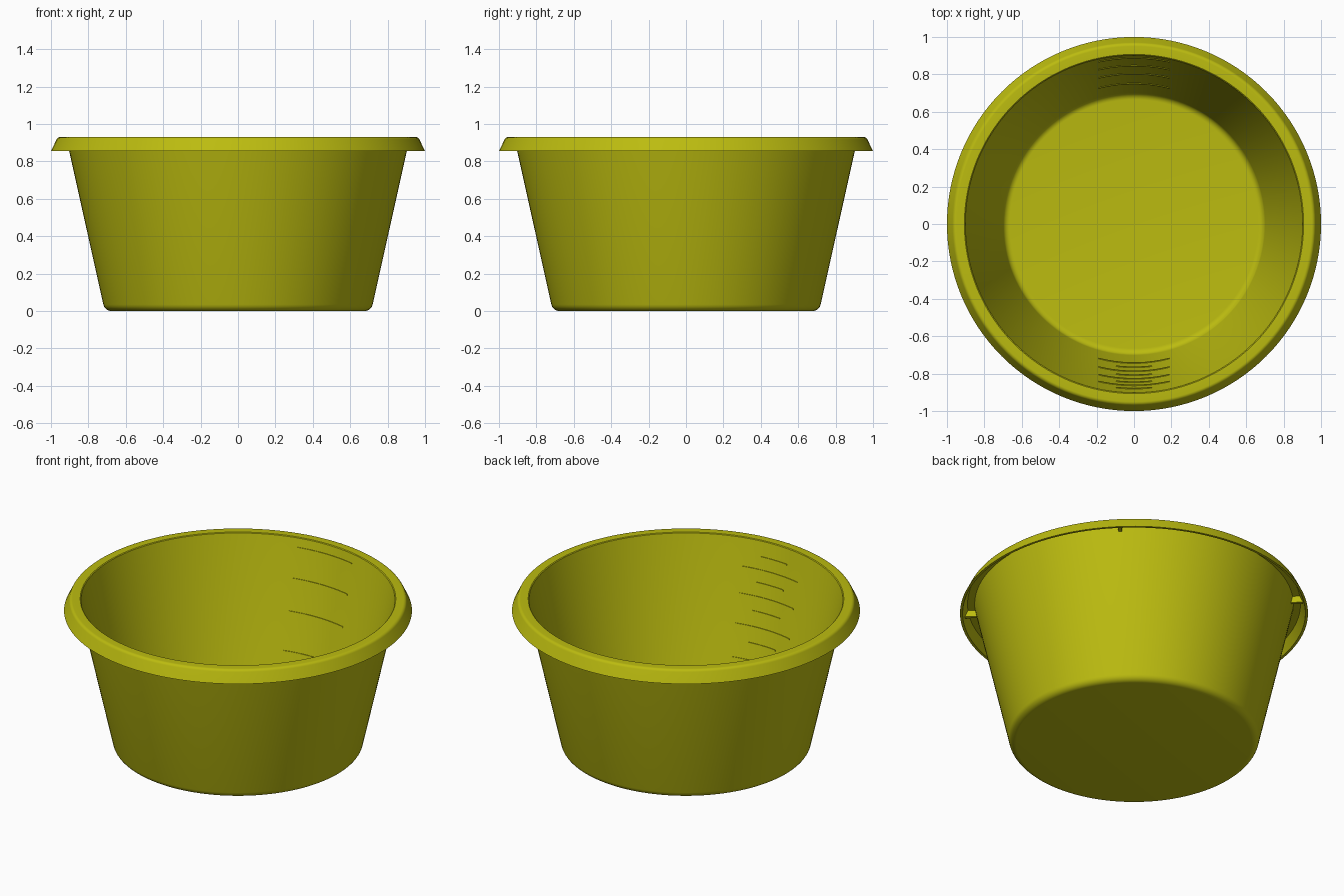
import bpy, bmesh, math
from mathutils import Vector

if "Cube" in bpy.data.objects:
    bpy.data.objects.remove(bpy.data.objects["Cube"])

SEGMENTS = 128
mat = bpy.data.materials.new("olive_plastic")
mat.diffuse_color = (0.5, 0.5, 0.005, 1)
mat.use_nodes = True
mat.node_tree.nodes["Principled BSDF"].inputs["Base Color"].default_value = mat.diffuse_color


def finish(bm, name, smooth=True):
    bmesh.ops.remove_doubles(bm, verts=bm.verts, dist=1e-5)
    bmesh.ops.recalc_face_normals(bm, faces=bm.faces)
    me = bpy.data.meshes.new(name)
    bm.to_mesh(me)
    bm.free()
    me.materials.append(mat)
    ob = bpy.data.objects.new(name, me)
    bpy.context.collection.objects.link(ob)
    if smooth:
        bpy.ops.object.select_all(action='DESELECT')
        bpy.context.view_layer.objects.active = ob
        ob.select_set(True)
        bpy.ops.object.shade_smooth_by_angle(angle=math.radians(35))
    return ob


def fillet(cr, cz, rad, a0, a1, n=6):
    return [(cr + rad * math.cos(math.radians(a0 + (a1 - a0) * i / n)),
             cz + rad * math.sin(math.radians(a0 + (a1 - a0) * i / n))) for i in range(n + 1)]


# Bowl: one lathed profile, outside wall, hollow skirted rim, inside wall
profile = [(0, 0)]
profile += fillet(0.677, 0.044, 0.044, -90, -12)
profile += [(0.916, 0.915), (0.957, 0.915), (0.985, 0.855), (1.0, 0.855)]
profile += fillet(0.950, 0.908, 0.022, 22, 90)
profile += [(0.907, 0.93), (0.902, 0.926)]
profile += fillet(0.665, 0.052, 0.037, -12, -90)
profile += [(0, 0.015)]
bm = bmesh.new()
vs = [bm.verts.new((r, 0, z)) for r, z in profile]
es = [bm.edges.new(p) for p in zip(vs, vs[1:])]
bmesh.ops.spin(bm, geom=vs + es, cent=(0, 0, 0), axis=(0, 0, 1),
               angle=2 * math.pi, steps=SEGMENTS)
finish(bm, "bowl")

# Small ribs bridging wall and skirt under the rim
bm = bmesh.new()
for k in range(4):
    a = math.radians(45 + 90 * k)
    out, side = Vector((math.cos(a), math.sin(a), 0)), Vector((-math.sin(a), math.cos(a), 0))
    vs = [bm.verts.new(out * r - side * 0.01 + Vector((0, 0, z)))
          for r, z in [(0.903, 0.875), (0.982, 0.875), (0.960, 0.92), (0.912, 0.92)]]
    ext = bmesh.ops.extrude_face_region(bm, geom=[bm.faces.new(vs)])
    bmesh.ops.translate(bm, vec=side * 0.02,
                        verts=[v for v in ext["geom"] if isinstance(v, bmesh.types.BMVert)])
    # keep the closing cap opposite the extruded face
    if not any(all(v in f.verts for v in vs) for f in bm.faces):
        bm.faces.new(vs)
finish(bm, "rim_ribs", smooth=False)


def wall_radius(z):
    return 0.7012 + (0.902 - 0.7012) * (z - 0.0443) / (0.926 - 0.0443)


# Raised measuring lines that follow the inside wall
def measure_lines(name, facing, marks, n=16):
    bm = bmesh.new()
    for z, half in marks:
        rings = []
        for i in range(n + 1):
            x = half * (2 * i / n - 1)
            ring = []
            for dz, dr in [(-0.004, 0.004), (-0.004, -0.004), (0.004, -0.004), (0.004, 0.004)]:
                r = wall_radius(z + dz) + dr
                ring.append(bm.verts.new((x, facing * math.sqrt(r * r - x * x), z + dz)))
            rings.append(ring)
        for a, b in zip(rings, rings[1:]):
            for j in range(4):
                bm.faces.new((a[j], a[(j + 1) % 4], b[(j + 1) % 4], b[j]))
        bm.faces.new(rings[0])
        bm.faces.new(rings[-1])
    finish(bm, name)


measure_lines("back_measure_lines", 1, [(z, 0.19) for z in (0.27, 0.50, 0.69, 0.87)])
measure_lines("front_measure_lines", -1,
              [(z, 0.19) for z in (0.235, 0.43, 0.605, 0.76)]
              + [(z, 0.095) for z in (0.335, 0.52, 0.685, 0.835)])
